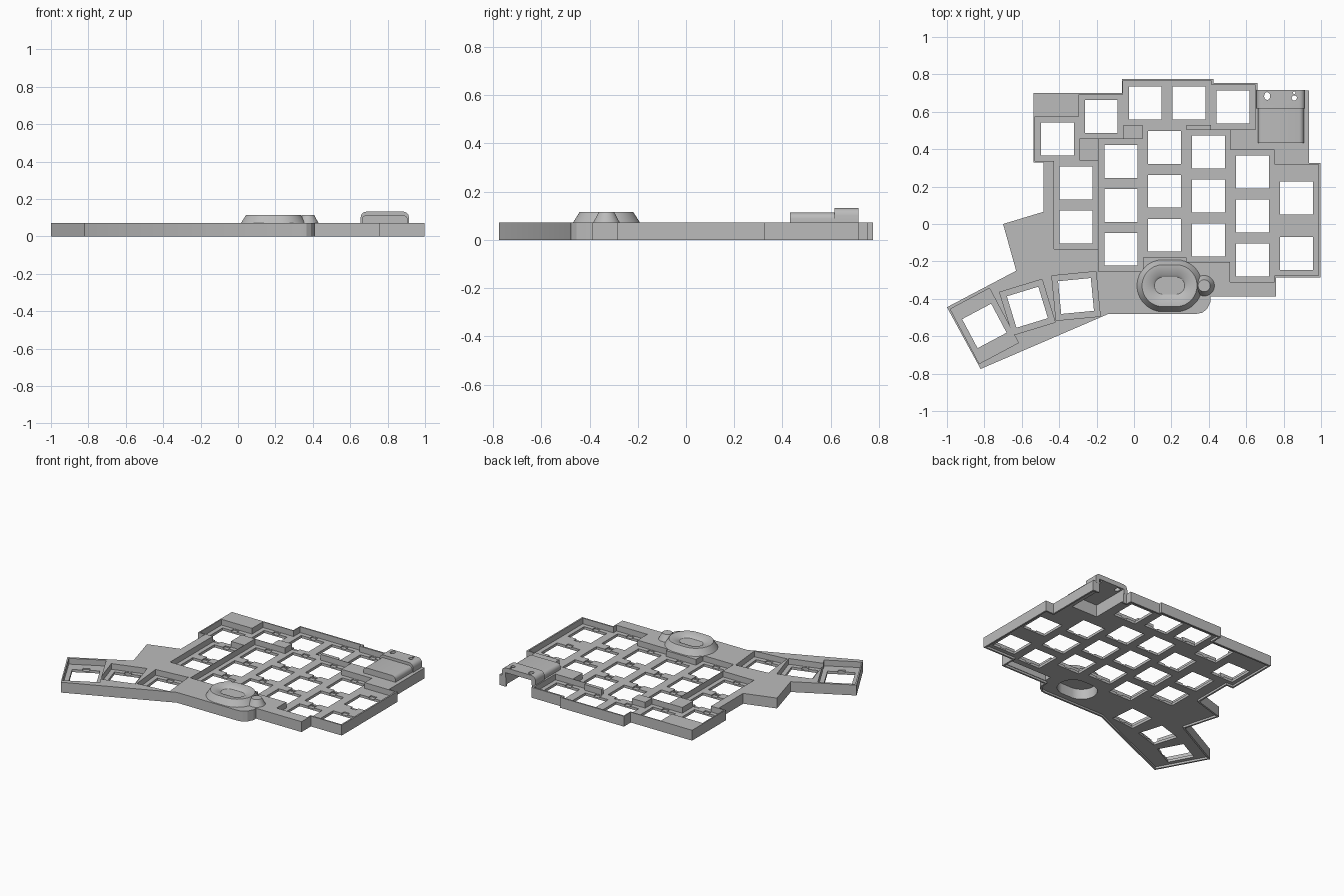
import bpy
import bmesh
import math

cube = bpy.data.objects.get("Cube")
if cube:
    bpy.data.objects.remove(cube, do_unlink=True)

grey = bpy.data.materials.new("matte_grey")
grey.use_nodes = True
grey.diffuse_color = (0.5, 0.5, 0.5, 1)
for node in grey.node_tree.nodes:
    if node.type == 'BSDF_PRINCIPLED':
        node.inputs["Base Color"].default_value = (0.5, 0.5, 0.5, 1)

TOP = 0.072           # top of the case
FLOOR = 0.032         # top of the switch plate
UNDER = 0.014         # underside of the switch plate
PITCH, HOLE = 0.237, 0.176


# ---- helpers -------------------------------------------------------------
def solid(name, lofts):
    """One object from closed lofts, each a list of equal-length 3D rings."""
    bm = bmesh.new()
    for rings in lofts:
        loops = [[bm.verts.new(p) for p in ring] for ring in rings]
        n = len(loops[0])
        for a, b in zip(loops, loops[1:]):
            for i in range(n):
                j = (i + 1) % n
                bm.faces.new((a[i], a[j], b[j], b[i]))
        bm.faces.new(loops[0][::-1])
        bm.faces.new(loops[-1])
    bmesh.ops.recalc_face_normals(bm, faces=bm.faces)
    mesh = bpy.data.meshes.new(name)
    bm.to_mesh(mesh)
    bm.free()
    mesh.materials.append(grey)
    obj = bpy.data.objects.new(name, mesh)
    bpy.context.collection.objects.link(obj)
    return obj


def prism(points, z0, z1):
    return [[(x, y, z) for x, y in points] for z in (z0, z1)]


def slab(cx, cy, w, d, z0, z1, turn=0, shift=0):
    """Box turned about (cx, cy), moved by shift along its own y."""
    c, s = math.cos(math.radians(turn)), math.sin(math.radians(turn))
    pts = []
    for sx, sy in ((-1, -1), (1, -1), (1, 1), (-1, 1)):
        u, v = sx * w / 2, sy * d / 2 + shift
        pts.append((cx + u * c - v * s, cy + u * s + v * c))
    return prism(pts, z0, z1)


def stadium(cx, cy, half, r, z, n=48):
    ring = []
    for i in range(n):
        a = math.tau * (i + 0.5) / n
        ring.append((cx + math.copysign(half, math.cos(a)) + r * math.cos(a),
                     cy + r * math.sin(a), z))
    return ring


def inset(points, d):
    """Move a clockwise outline inwards by d."""
    out = []
    for i, (x, y) in enumerate(points):
        px, py = points[i - 1]
        qx, qy = points[(i + 1) % len(points)]
        l1, l2 = math.hypot(x - px, y - py), math.hypot(qx - x, qy - y)
        ax, ay = (y - py) / l1, (px - x) / l1
        bx, by = (qy - y) / l2, (x - qx) / l2
        k = d / (1 + ax * bx + ay * by)
        out.append((x + (ax + bx) * k, y + (ay + by) * k))
    return out


def cut(targets, lofts, overlap=False):
    cutter = solid("cutter", lofts)
    cutter.hide_render = True
    for obj in targets:
        mod = obj.modifiers.new("cut", 'BOOLEAN')
        mod.operation = 'DIFFERENCE'
        mod.solver = 'EXACT'
        mod.use_self = overlap
        mod.object = cutter
        bpy.context.view_layer.objects.active = obj
        bpy.ops.object.modifier_apply(modifier=mod.name)
    bpy.data.objects.remove(cutter, do_unlink=True)


# ---- case body -----------------------------------------------------------
outline = [
    (-0.537, 0.70), (-0.065, 0.70), (-0.065, 0.775), (0.425, 0.775),
    (0.425, 0.755), (0.66, 0.755), (0.66, 0.715), (0.935, 0.715),
    (0.935, 0.325), (0.997, 0.325), (0.997, -0.285), (0.76, -0.285),
    (0.76, -0.388), (0.41, -0.388), (0.41, -0.415), (0.39, -0.455),
    (0.365, -0.474), (0.335, -0.48), (-0.135, -0.48), (-0.82, -0.775),
    (-1.0, -0.445), (-0.63, -0.25), (-0.70, 0.0), (-0.485, 0.065),
    (-0.485, 0.33), (-0.537, 0.33)]
case = solid("case", [prism(outline, 0, TOP)])

# ---- keys: x, y, turn, pocket length -------------------------------------
keys = [(-0.41, 0.455, 0, PITCH), (-0.175, 0.575, 0, PITCH),
        (0.06, 0.647, 0, PITCH), (0.295, 0.647, 0, PITCH),
        (0.53, 0.625, 0, PITCH),
        (0.868, 0.138, 0, 0.36), (0.868, -0.157, 0, PITCH),
        (-0.31, -0.385, 5.5, 0.24), (-0.57, -0.445, 17, 0.24),
        (-0.80, -0.545, 28, 0.33)]
for x, top_y, count in ((-0.31, 0.22, 2), (-0.07, 0.335, 3), (0.163, 0.41, 3),
                        (0.398, 0.385, 3), (0.633, 0.278, 3)):
    keys += [(x, top_y - 0.235 * i, 0, PITCH) for i in range(count)]

# key pockets, underside hollow, switch holes and clip notches
cut([case], [slab(x, y, PITCH, d, FLOOR, 0.2, t) for x, y, t, d in keys], True)
cut([case], [prism(inset(outline, 0.012), -0.1, UNDER)])
cut([case], [slab(x, y, HOLE, HOLE, -0.2, 0.3, t) for x, y, t, d in keys])
cut([case], [slab(x, y, 0.045, 0.03, 0.024, 0.05, t, side * 0.1)
             for x, y, t, d in keys for side in (-1, 1)])
# deep channel behind the front edge
cut([case], [slab(0.58, -0.347, 0.325, 0.05, -0.1, 0.056)])

# ---- raised pointer dish and its side lobe -------------------------------
DX, DY = 0.19, -0.33
dish = solid("pointer_dish", [[
    stadium(DX, DY, 0.035, r, z) for r, z in (
        (0.139, 0.066), (0.139, TOP), (0.112, 0.115), (0.102, 0.115),
        (0.058, 0.105), (0.046, 0.096))]])
lobe = solid("dish_lobe", [[
    stadium(0.375, DY, 0, r, z) for r, z in (
        (0.055, 0.066), (0.055, TOP), (0.032, 0.115))]])
cut([case, dish], [[stadium(DX, DY, 0.035, 0.1, z) for z in (-0.1, 0.086)]])


# ---- controller cover ----------------------------------------------------
def cover(name, x0, x1, y0, y1, top, bevel):
    """Block whose long upper edges are rounded over."""
    profile = [(x0, 0.066)]
    for i in range(5):
        a = math.pi - i * math.pi / 8
        profile.append((x0 + bevel + bevel * math.cos(a),
                        top - bevel + bevel * math.sin(a)))
    for i in range(5):
        a = math.pi / 2 - i * math.pi / 8
        profile.append((x1 - bevel + bevel * math.cos(a),
                        top - bevel + bevel * math.sin(a)))
    profile.append((x1, 0.066))
    return solid(name, [[[(x, y, z) for x, z in profile] for y in (y0, y1)]])


cover_back = cover("cover_back", 0.656, 0.914, 0.617, 0.716, 0.132, 0.03)
cover_front = cover("cover_front", 0.662, 0.908, 0.432, 0.62, 0.113, 0.025)

# bay below the cover, open at the back for a plug
cut([case, cover_back, cover_front],
    [slab(0.785, 0.60, 0.20, 0.30, -0.1, 0.098)])
# button and light openings
cut([cover_back], [
    [[(x, DY_ + 1.3 * (y - DY_), z) for x, y, z in stadium(0.712, DY_, 0, 0.016, h, 20)]
     for DY_, h in ((0.684, 0.08), (0.684, 0.2))],
    [stadium(0.857, 0.674, 0, 0.014, h, 20) for h in (0.08, 0.2)],
    [stadium(0.857, 0.701, 0, 0.007, h, 16) for h in (0.08, 0.2)]])

# ---- shading -------------------------------------------------------------
bpy.ops.object.select_all(action='DESELECT')
for obj in (case, dish, lobe, cover_back, cover_front):
    obj.select_set(True)
    bpy.context.view_layer.objects.active = obj
bpy.ops.object.shade_smooth_by_angle(angle=math.radians(25))
